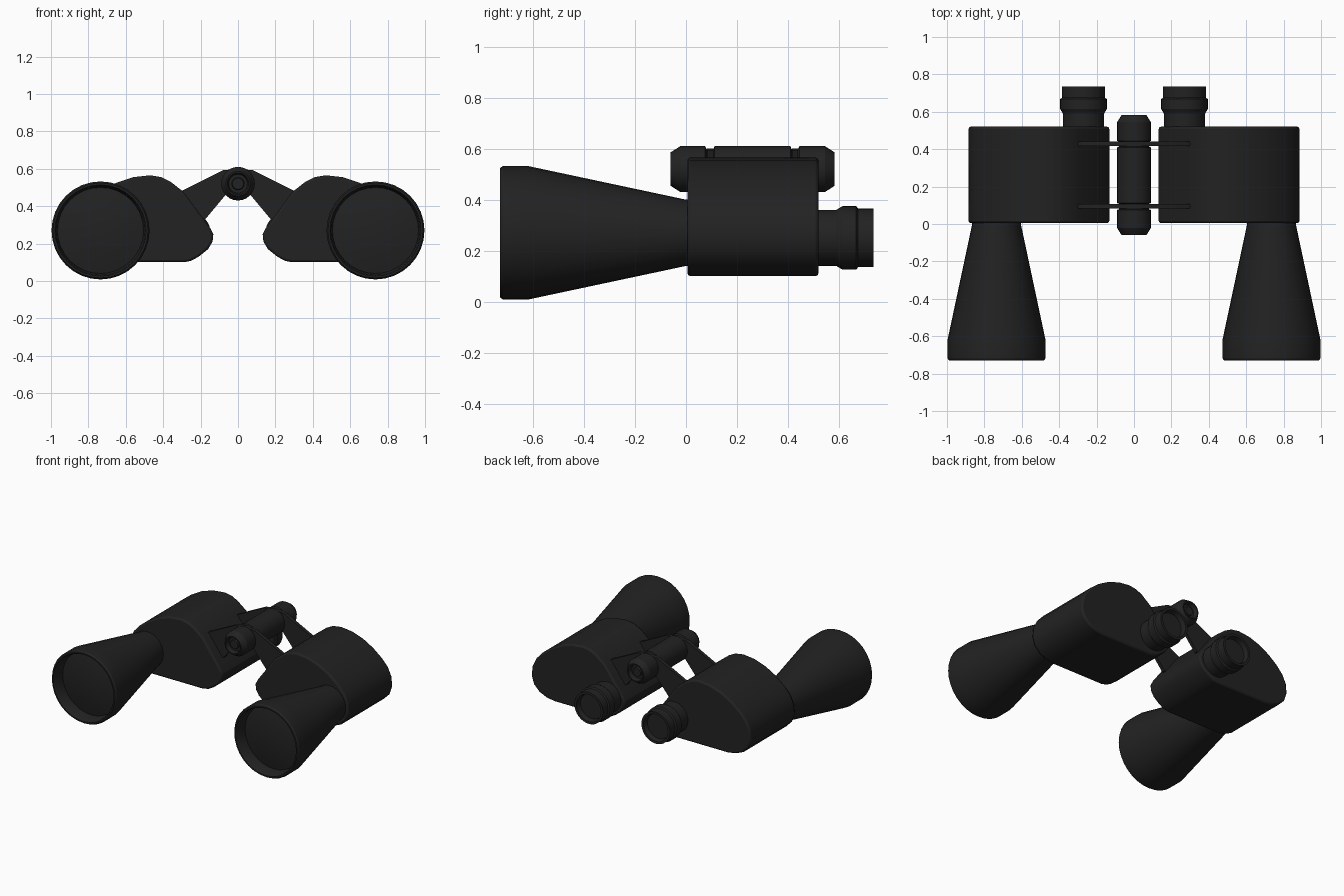
import bpy, bmesh, math
from mathutils import Vector

if "Cube" in bpy.data.objects:
    bpy.data.objects.remove(bpy.data.objects["Cube"], do_unlink=True)


def make_material(name, value):
    mat = bpy.data.materials.new(name)
    mat.use_nodes = True
    color = (value, value, value, 1)
    mat.diffuse_color = color
    mat.node_tree.nodes["Principled BSDF"].inputs["Base Color"].default_value = color
    return mat


BLACK = make_material("matte black", 0.016)


def finish(name, bm, bevel=0):
    bmesh.ops.remove_doubles(bm, verts=bm.verts, dist=1e-5)
    bmesh.ops.recalc_face_normals(bm, faces=bm.faces)
    mesh = bpy.data.meshes.new(name)
    bm.to_mesh(mesh)
    bm.free()
    mesh.materials.append(BLACK)
    obj = bpy.data.objects.new(name, mesh)
    bpy.context.collection.objects.link(obj)
    if bevel:
        mod = obj.modifiers.new("soft edges", "BEVEL")
        mod.width = bevel
        mod.segments = 2
        mod.limit_method = "ANGLE"
        mod.angle_limit = math.radians(60)
    bpy.ops.object.select_all(action="DESELECT")
    obj.select_set(True)
    bpy.context.view_layer.objects.active = obj
    bpy.ops.object.shade_smooth_by_angle(angle=math.radians(30))
    return obj


def lathe(name, x, z, profile, sides=32):
    """Turn a (y, radius) profile around an axis that runs along y."""
    bm = bmesh.new()
    verts = [bm.verts.new((x + r, y, z)) for y, r in profile]
    edges = [bm.edges.new(pair) for pair in zip(verts, verts[1:])]
    bmesh.ops.spin(bm, geom=verts + edges, cent=(x, 0, z), axis=(0, 1, 0),
                   angle=math.tau, steps=sides)
    return finish(name, bm)


def prism(name, outline, y0, y1, side, bevel=0):
    """Extrude an (x, z) outline along y."""
    bm = bmesh.new()
    face = bm.faces.new([bm.verts.new((side * x, y0, z)) for x, z in outline])
    result = bmesh.ops.extrude_face_region(bm, geom=[face])
    moved = [v for v in result["geom"] if isinstance(v, bmesh.types.BMVert)]
    bmesh.ops.translate(bm, verts=moved, vec=Vector((0, y1 - y0, 0)))
    return finish(name, bm, bevel)


BODY = [(0.29, 0.10), (0.70, 0.10), (0.76, 0.11), (0.82, 0.135), (0.865, 0.18),
        (0.885, 0.24), (0.878, 0.31), (0.85, 0.37), (0.80, 0.425), (0.73, 0.48),
        (0.65, 0.525), (0.56, 0.555), (0.47, 0.565), (0.41, 0.555), (0.36, 0.53),
        (0.29, 0.475), (0.15, 0.285), (0.132, 0.25), (0.136, 0.21), (0.16, 0.17),
        (0.21, 0.13), (0.25, 0.108)]
ARM = [(0.0, 0.60), (0.08, 0.592), (0.305, 0.48), (0.27, 0.33), (0.175, 0.33),
       (0.05, 0.48), (0.0, 0.48)]

# Objective barrel with recessed, gently domed lens
BARREL = [(0.03, 0), (0.03, 0.13), (0, 0.13), (-0.62, 0.262), (-0.718, 0.262),
          (-0.73, 0.254), (-0.73, 0.244), (-0.72, 0.238), (-0.64, 0.23),
          (-0.655, 0.16), (-0.665, 0.08), (-0.668, 0)]
# Eyepiece with flared collar and recessed lens
EYEPIECE = [(0.50, 0), (0.50, 0.11), (0.59, 0.11), (0.615, 0.125), (0.668, 0.125),
            (0.675, 0.115), (0.735, 0.115), (0.735, 0.098), (0.70, 0.09), (0.70, 0)]
# Central hinge tube with grooves, end caps and dimpled screws
HINGE = [(-0.045, 0), (-0.045, 0.03), (-0.03, 0.034), (-0.03, 0.05), (-0.06, 0.058),
         (-0.06, 0.066), (-0.022, 0.09), (0.075, 0.09), (0.08, 0.079),
         (0.108, 0.079), (0.112, 0.09), (0.41, 0.09), (0.414, 0.079),
         (0.44, 0.079), (0.445, 0.09), (0.545, 0.09), (0.583, 0.066),
         (0.583, 0.058), (0.553, 0.05), (0.553, 0.034), (0.568, 0.03), (0.568, 0)]

for side, label in ((1, "left"), (-1, "right")):
    prism(label + "_prism_housing", BODY, 0.005, 0.52, side, bevel=0.012)
    lathe(label + "_objective_barrel", side * 0.735, 0.27, BARREL)
    lathe(label + "_eyepiece", side * 0.27, 0.25, EYEPIECE)
    for y, place in ((0.095, "front"), (0.428, "rear")):
        prism(f"{label}_{place}_hinge_arm", ARM, y - 0.012, y + 0.012, side)

lathe("hinge_tube", 0, 0.52, HINGE, sides=24)
